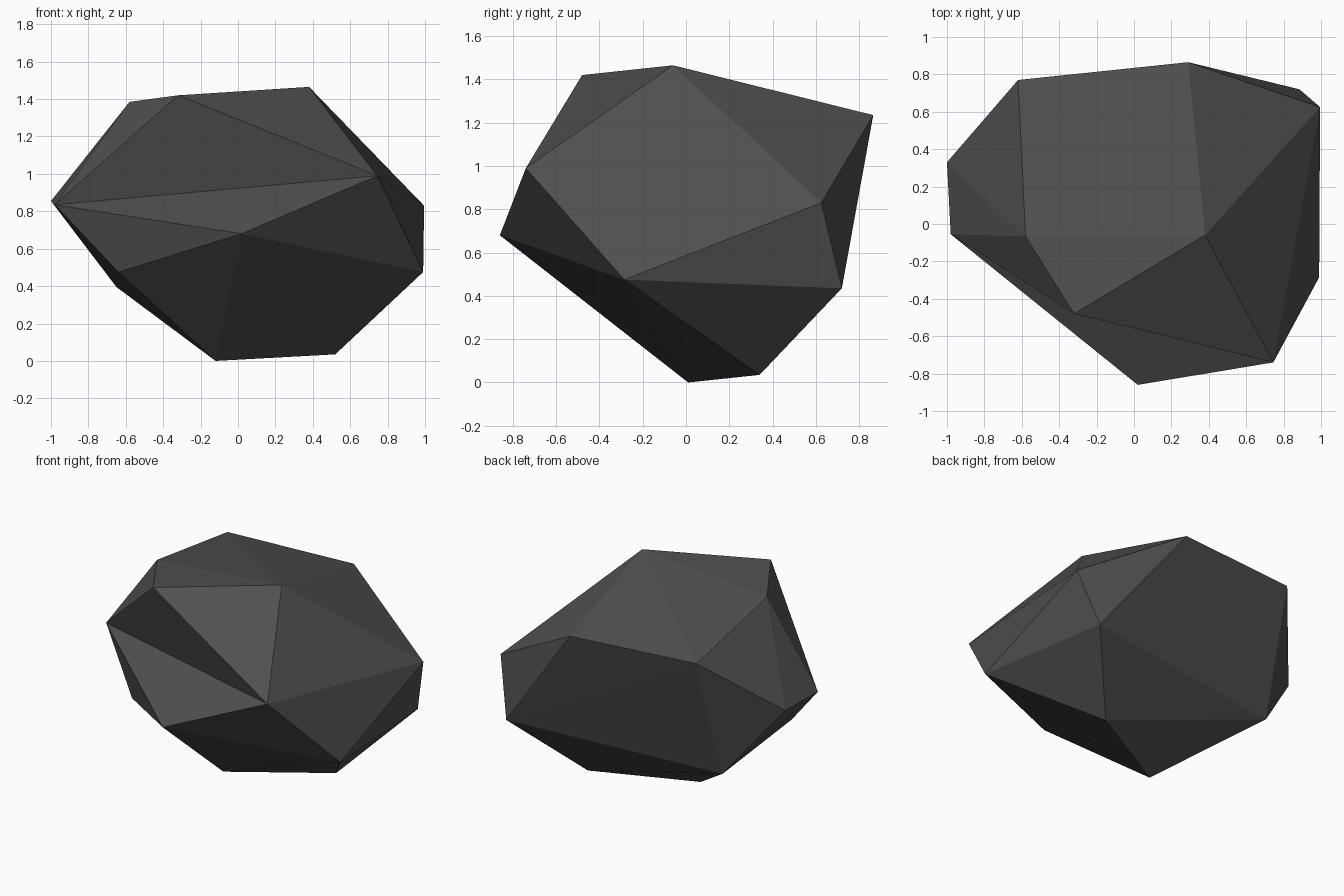
import bpy, bmesh

if "Cube" in bpy.data.objects:
    bpy.data.objects.remove(bpy.data.objects["Cube"])

# corner points of the chipped boulder
front_low = (0.02, -0.86, 0.68)
front_top = (-0.32, -0.48, 1.42)
corners = [
    front_low, front_top,
    (0.745, -0.74, 0.99), (0.38, -0.06, 1.465), (-0.58, -0.065, 1.385),
    (-0.98, -0.055, 0.835), (-1.0, 0.33, 0.855), (-0.62, 0.77, 1.25),
    (0.29, 0.865, 1.235), (0.995, 0.625, 0.83), (0.885, 0.72, 0.435),
    (0.99, -0.285, 0.475), (0.52, 0.34, 0.035), (-0.12, 0.01, 0.0),
    (-0.65, 0.525, 0.395), (-0.64, -0.255, 0.475),
]

# boulder: wrap the corners in a faceted shell
bm = bmesh.new()
verts = [bm.verts.new(c) for c in corners]
bmesh.ops.convex_hull(bm, input=verts)

# front crease: turn the ridge edge so the front face is notched inward
ridge = bm.edges.get((verts[0], verts[1]))
if ridge:
    bmesh.ops.rotate_edges(bm, edges=[ridge], use_ccw=False)
bmesh.ops.recalc_face_normals(bm, faces=bm.faces)

mesh = bpy.data.meshes.new("boulder")
bm.to_mesh(mesh)
bm.free()

stone = bpy.data.materials.new("dark_grey_stone")
stone.diffuse_color = (0.08, 0.08, 0.08, 1)
stone.use_nodes = True
stone.node_tree.nodes["Principled BSDF"].inputs["Base Color"].default_value = stone.diffuse_color
mesh.materials.append(stone)
boulder = bpy.data.objects.new("boulder", mesh)
bpy.context.collection.objects.link(boulder)
